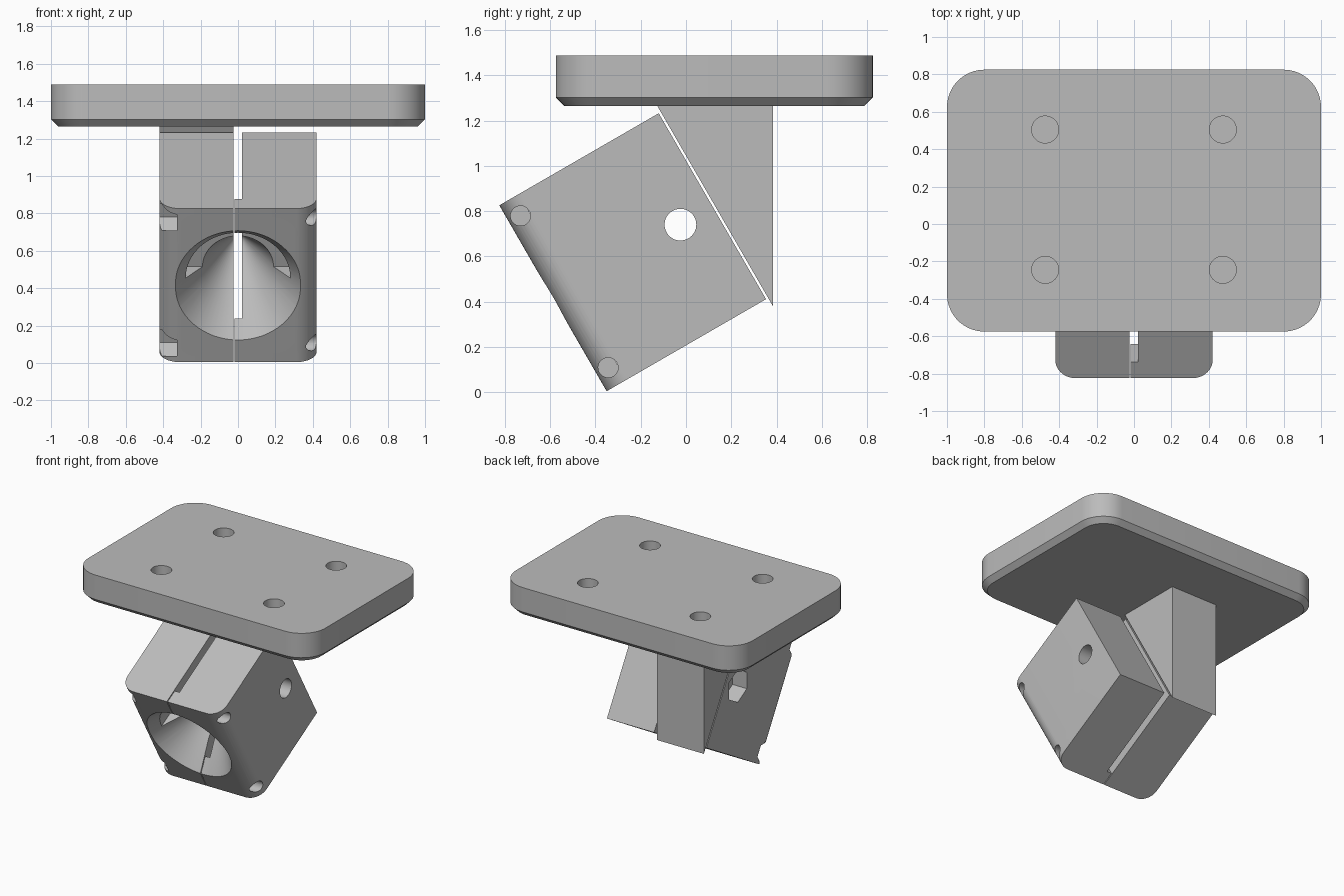
import bpy, bmesh
from math import sin, cos, pi, radians
from mathutils import Matrix, Vector

cube = bpy.data.objects.get("Cube")
if cube:
    bpy.data.objects.remove(cube, do_unlink=True)

grey = bpy.data.materials.new("plain_grey")
grey.use_nodes = True
grey.diffuse_color = (0.5, 0.5, 0.5, 1)
grey.node_tree.nodes["Principled BSDF"].inputs["Base Color"].default_value = grey.diffuse_color


def loft(name, loops, matrix=Matrix()):
    """Skin a row of equal-length closed loops and cap both ends."""
    bm = bmesh.new()
    rings = [[bm.verts.new(p) for p in loop] for loop in loops]
    n = len(rings[0])
    for a, b in zip(rings, rings[1:]):
        for i in range(n):
            j = (i + 1) % n
            bm.faces.new((a[i], a[j], b[j], b[i]))
    bm.faces.new(rings[0])
    bm.faces.new(rings[-1])
    bmesh.ops.recalc_face_normals(bm, faces=bm.faces)
    mesh = bpy.data.meshes.new(name)
    bm.to_mesh(mesh)
    bm.free()
    mesh.materials.append(grey)
    obj = bpy.data.objects.new(name, mesh)
    bpy.context.collection.objects.link(obj)
    obj.matrix_world = matrix
    return obj


def ring(r, n=48, start=0.0, sweep=2 * pi):
    steps = n if sweep == 2 * pi else n - 1
    return [(r * cos(start + sweep * i / steps), r * sin(start + sweep * i / steps))
            for i in range(n)]


def rod_x(points, x0, x1, u, v):
    """Cutter running along x from a cross-section in the depth-height plane."""
    return loft("cutter", [[(x, u + a, v + b) for a, b in points] for x in (x0, x1)], TILT)


def cut(obj, cutters):
    bpy.context.view_layer.update()
    bpy.ops.object.select_all(action='DESELECT')
    bpy.context.view_layer.objects.active = obj
    obj.select_set(True)
    for c in cutters:
        c.hide_render = True
        mod = obj.modifiers.new("cut", 'BOOLEAN')
        mod.operation = 'DIFFERENCE'
        mod.solver = 'EXACT'
        mod.object = c
        bpy.ops.object.modifier_apply(modifier=mod.name)
    for c in cutters:
        bpy.data.objects.remove(c, do_unlink=True)


# Mounting plate: rounded rectangle with a chamfered lower edge
def plate_loop(inset, z):
    pts = []
    for k, (sx, sy) in enumerate(((1, 1), (-1, 1), (-1, -1), (1, -1))):
        for a, b in ring(0.2 - inset, 12, k * pi / 2, pi / 2):
            pts.append((sx * 0.8 + a, 0.125 + sy * 0.5 + b, z))
    return pts


plate = loft("mounting_plate", [plate_loop(0.037, 1.265), plate_loop(0, 1.302), plate_loop(0, 1.488)])
cut(plate, [loft("cutter", [[(x + a, y + b, z) for a, b in ring(0.072)] for z in (1.33, 1.6)])
            for x in (-0.475, 0.475) for y in (-0.245, 0.505)])

# Clamp block frame: x across, y into the depth, z along the tilted front face
TILT = Matrix.Translation((0, -0.5875, 0.415)) @ Matrix.Rotation(radians(30), 4, 'X')
HALF_W, DEPTH, HALF_H, FILLET = 0.42, 0.813, 0.474, 0.11
corner = [(HALF_W - FILLET + a, FILLET + b) for a, b in ring(FILLET, 12, -pi / 2, pi / 2)]


def clamp_half(name, side, inner):
    outline = corner + [(HALF_W, DEPTH)] + inner
    return loft(name, [[(side * x, u, v) for x, u in outline] for v in (-HALF_H, HALF_H)], TILT)


# Free jaw carries a thin front lip that bridges the slot
free_jaw = clamp_half("free_jaw", 1, [(0.022, DEPTH), (0.022, 0.1), (-0.018, 0.1), (-0.018, 0)])
fixed_jaw = clamp_half("fixed_jaw", -1, [(0.024, DEPTH), (0.024, 0)])


def socket_cutters():
    profile = ((-0.02, 0.352), (0.2, 0.19), (0.55, 0.004))
    cone = loft("cutter", [[(a, u, b) for a, b in ring(r, 64)] for u, r in profile], TILT)
    step = loft("cutter", [[(a, u, b) for a, b in ring(0.28, 32, 0, pi)] for u in (-0.015, 0.2)], TILT)
    return [cone, step]


# Bolt and screw positions: depth, height
BOLT_U, SCREW_U, SCREW_V = 0.65, 0.058, 0.387
free_cuts = socket_cutters() + [rod_x(ring(0.07), -0.1, 0.6, BOLT_U, 0)]
fixed_cuts = socket_cutters() + [rod_x(ring(0.07), -0.6, 0.1, BOLT_U, 0),
                                 rod_x(ring(0.125, 6), -0.6, -0.3, BOLT_U, 0)]
for v in (-SCREW_V, SCREW_V):
    free_cuts.append(rod_x(ring(0.044, 32), 0.022, 0.6, SCREW_U, v))
    fixed_cuts.append(rod_x(ring(0.044, 32), -0.6, 0.1, SCREW_U, v))
    fixed_cuts.append(rod_x(ring(0.082, 6, pi / 2), -0.6, -0.325, SCREW_U, v))
cut(free_jaw, free_cuts)
cut(fixed_jaw, fixed_cuts)

# Support arm: wedge joining the fixed jaw to the plate
wedge = [(-0.13, 1.27), (0.385, 0.378), (0.385, 1.27)]
arm = loft("support_arm", [[(x, y, z) for y, z in wedge] for x in (-HALF_W, -0.024)])

# Smooth the curved walls, keep edges crisp
bpy.ops.object.select_all(action='DESELECT')
for obj in (plate, free_jaw, fixed_jaw, arm):
    obj.select_set(True)
bpy.context.view_layer.objects.active = plate
bpy.ops.object.shade_smooth_by_angle(angle=radians(25))
